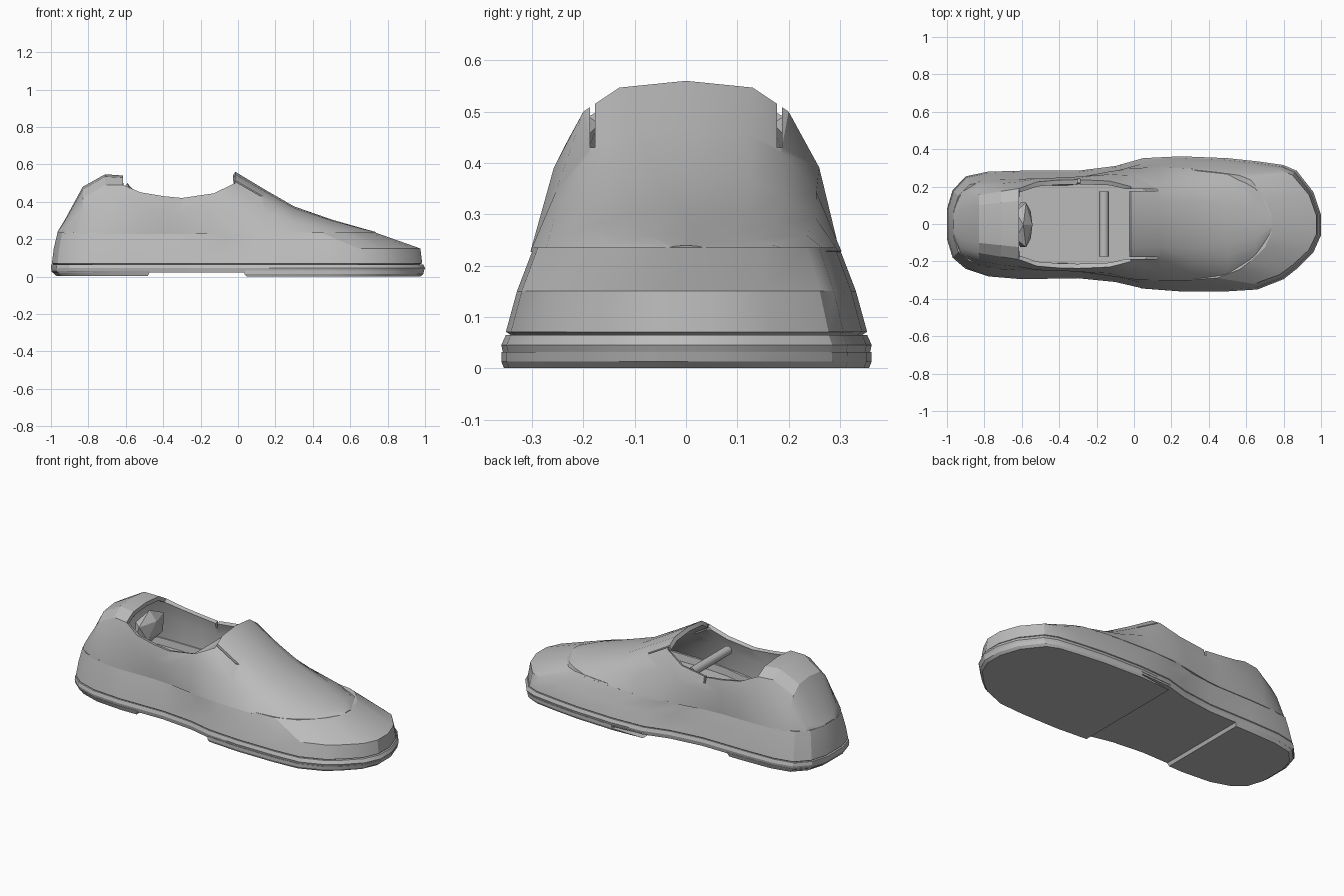
import bpy, bmesh, math
from mathutils import Vector

if "Cube" in bpy.data.objects:
    bpy.data.objects.remove(bpy.data.objects["Cube"], do_unlink=True)

grey = bpy.data.materials.new("plain_grey")
grey.use_nodes = True
grey.diffuse_color = (0.5, 0.5, 0.5, 1)
grey.node_tree.nodes["Principled BSDF"].inputs["Base Color"].default_value = (0.5, 0.5, 0.5, 1)

# Footprint: length position, left half width, right half width
FOOT = [(-1, .08, .08), (-.97, .18, .18), (-.9, .255, .24), (-.78, .28, .28),
        (-.6, .285, .295), (-.3, .285, .29), (-.1, .31, .31), (.05, .352, .345),
        (.25, .362, .36), (.5, .352, .36), (.66, .335, .35), (.8, .315, .295),
        (.87, .285, .24), (.96, .17, .15), (1, .05, .06)]


def widths(x):
    for a, b in zip(FOOT, FOOT[1:]):
        if x <= b[0]:
            t = max(0, (x - a[0]) / (b[0] - a[0]))
            return a[1] + (b[1] - a[1]) * t, a[2] + (b[2] - a[2]) * t
    return FOOT[-1][1:]


def ring(z, x0, x1, scale, lo=-1, hi=1):
    """Closed outline; the part of the footprint from lo to hi is kept."""
    xs = sorted({lo, hi, *(p[0] for p in FOOT if lo < p[0] < hi)})
    place = lambda x: x0 + (x1 - x0) * (x + 1) / 2
    left = [(place(x), widths(x)[0] * scale, z) for x in xs]
    right = [(place(x), -widths(x)[1] * scale, z) for x in xs]
    return right + left[::-1]


def smooth(ob, angle):
    bpy.ops.object.select_all(action='DESELECT')
    ob.select_set(True)
    bpy.context.view_layer.objects.active = ob
    bpy.ops.object.shade_smooth_by_angle(angle=math.radians(angle))


def finish(name, bm):
    bmesh.ops.recalc_face_normals(bm, faces=bm.faces)
    me = bpy.data.meshes.new(name)
    bm.to_mesh(me)
    bm.free()
    me.materials.append(grey)
    ob = bpy.data.objects.new(name, me)
    bpy.context.collection.objects.link(ob)
    return ob


def stack(name, rings):
    bm = bmesh.new()
    rows = [[bm.verts.new(p) for p in r] for r in rings]
    n = len(rows[0])
    for a, b in zip(rows, rows[1:]):
        for i in range(n):
            j = (i + 1) % n
            bm.faces.new((a[i], a[j], b[j], b[i]))
    bm.faces.new(rows[0])
    bm.faces.new(rows[-1])
    smooth(finish(name, bm), 22)


# Sole slab with separate heel and forefoot treads
stack("sole", [ring(.022, -.995, .99, .985), ring(.045, -1, 1, 1), ring(.065, -1, .99, .975)])
stack("heel_tread", [ring(.003, -.97, .98, .965, -1, -.5),
                     ring(.03, -1, 1, .995, -1, -.47)])
stack("forefoot_tread", [ring(0, -.98, .975, .985, .05, 1),
                         ring(.013, -1, .99, 1, .04, 1),
                         ring(.032, -1, .995, .998, .04, 1)])

# Lower band with a sloping toe and a sunken insole
stack("lower_band", [ring(.06, -.98, .96, .93), ring(.071, -.995, .985, .975),
                     ring(.15, -.985, .975, .915), ring(.235, -.965, .735, .825),
                     ring(.23, -.93, .68, .74), ring(.19, -.92, .66, .72)])

# Upper stations: position, shoulder half width, shoulder height, ridge height
UPPER = [(-.965, .05, .236, .24), (-.925, .125, .28, .305), (-.83, .155, .42, .48),
         (-.71, .175, .49, .547), (-.615, .19, .49, .54), (-.52, .225, .45, .45),
         (-.4, .235, .43, .43), (-.3, .237, .42, .42), (-.13, .23, .445, .445),
         (-.015, .2, .5, .56), (.14, .185, .42, .467), (.3, .19, .335, .375),
         (.5, .175, .28, .305), (.65, .12, .25, .262), (.735, .03, .236, .239)]


def base_widths(x):
    l, r = widths((x + .965) / 1.7 * 2 - 1)
    return l * .825 + .006, r * .825 + .006


bm = bmesh.new()
rows = []
for x, ws, zs, top in UPPER:
    halves = []
    for side, wl in zip((1, -1), base_widths(x)):
        mid = .5 * (wl + ws) + .01 * (zs > .25)
        halves.append([(x, side * wl, .228), (x, side * mid, .228 + (zs - .228) * .6),
                       (x, side * ws, zs), (x, side * ws * .65, zs + (top - zs) * .78)])
    rows.append([bm.verts.new(p) for p in halves[0] + [(x, 0, top)] + halves[1][::-1]])
for k, (a, b) in enumerate(zip(rows, rows[1:])):
    foot_opening = -.62 < UPPER[k][0] < -.02
    for i in range(8):
        if not (foot_opening and 2 <= i <= 5):
            bm.faces.new((a[i], b[i], b[i + 1], a[i + 1]))
loose = [v for v in bm.verts if not v.link_faces]
bmesh.ops.delete(bm, geom=loose, context='VERTS')
upper = finish("upper", bm)
# Thicken towards the inside: make the ridge normals point up
if sum(f.normal.z for f in upper.data.polygons) < 0:
    upper.data.flip_normals()
shell = upper.modifiers.new("thickness", 'SOLIDIFY')
shell.thickness = .025
shell.offset = -1

# Slits beside the tongue and a notch in each collar side
bm = bmesh.new()
for side in (1, -1):
    for centre, size in (((.05, .182, .53), (.18, .01, .2)),
                         ((-.295, .24, .43), (.012, .12, .09))):
        verts = bmesh.ops.create_cube(bm, size=1)["verts"]
        for v in verts:
            v.co = Vector((v.co.x * size[0] + centre[0],
                           side * (v.co.y * size[1] + centre[1]),
                           v.co.z * size[2] + centre[2]))
cutter = finish("slit_cutter", bm)
cutter.hide_render = True
cut = upper.modifiers.new("slits", 'BOOLEAN')
cut.operation = 'DIFFERENCE'
cut.object = cutter
cut.solver = 'EXACT'
bpy.context.view_layer.objects.active = upper
for mod in ("thickness", "slits"):
    bpy.ops.object.modifier_apply(modifier=mod)
smooth(upper, 24)
bpy.data.objects.remove(cutter, do_unlink=True)

# Cross bar inside the opening
bm = bmesh.new()
bmesh.ops.create_cone(bm, cap_ends=True, segments=12, radius1=.026, radius2=.026, depth=.35)
for v in bm.verts:
    v.co = Vector((v.co.x - .16, v.co.z, v.co.y + .39))
smooth(finish("cross_bar", bm), 35)

# Faceted heel pad
bm = bmesh.new()
bmesh.ops.create_icosphere(bm, subdivisions=1, radius=1)
for v in bm.verts:
    v.co = Vector((v.co.x * .055 - .592, v.co.y * .14 - .005, v.co.z * .1 + .4))
finish("heel_pad", bm)
